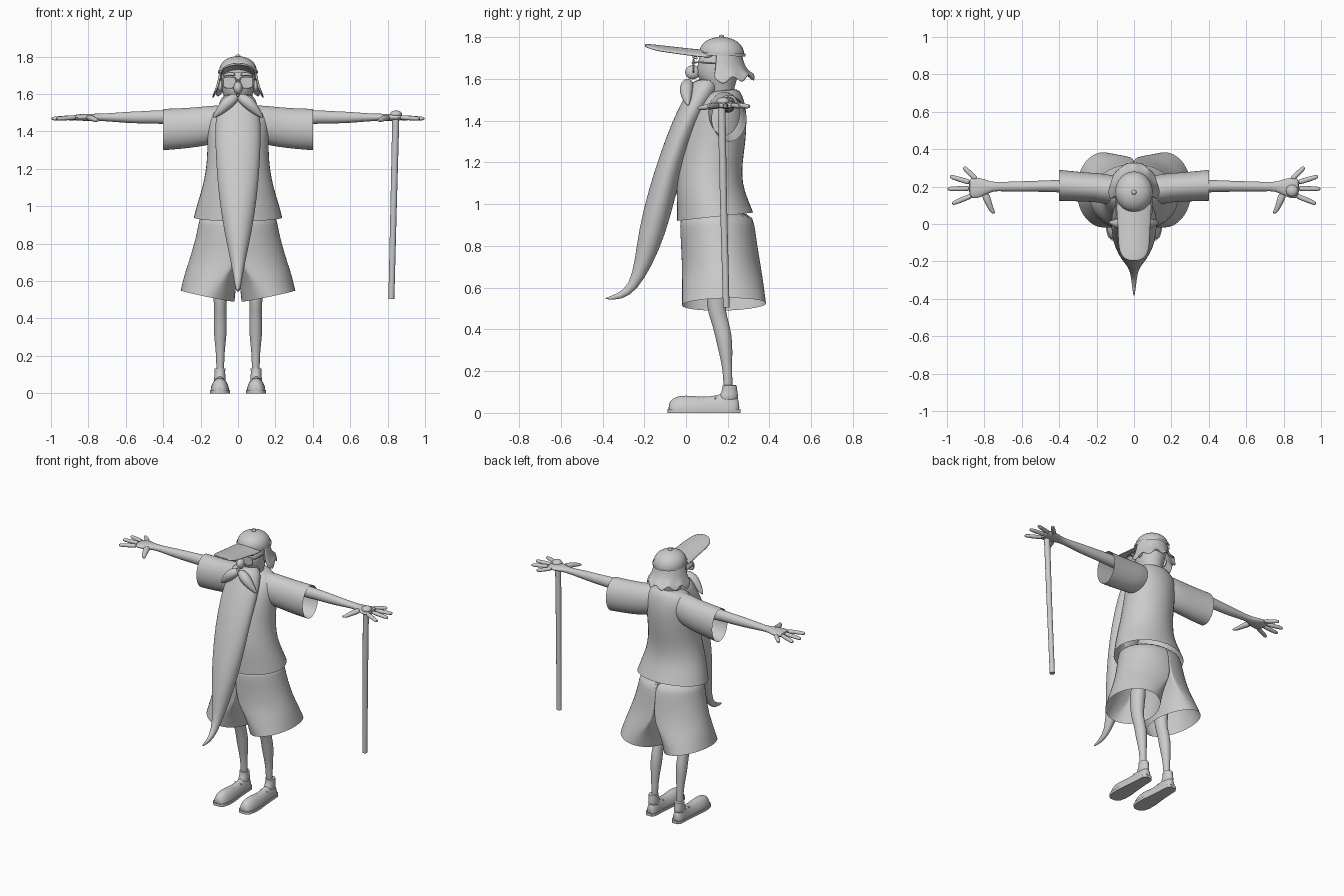
import bpy, bmesh, math
from mathutils import Vector as V

grey = bpy.data.materials.new("plain grey")
grey.diffuse_color = (0.6, 0.6, 0.6, 1)


def finish(name, bm, sub=1, thick=0.0, angle=50):
    bmesh.ops.recalc_face_normals(bm, faces=bm.faces[:])
    me = bpy.data.meshes.new(name)
    bm.to_mesh(me)
    bm.free()
    ob = bpy.data.objects.new(name, me)
    bpy.context.collection.objects.link(ob)
    me.materials.append(grey)
    if thick:
        m = ob.modifiers.new("thickness", 'SOLIDIFY')
        m.thickness = thick
    if sub:
        m = ob.modifiers.new("smooth", 'SUBSURF')
        m.levels = m.render_levels = sub
    bpy.ops.object.select_all(action='DESELECT')
    ob.select_set(True)
    bpy.context.view_layer.objects.active = ob
    bpy.ops.object.shade_smooth_by_angle(angle=math.radians(angle))
    return ob


def skin(name, rows, caps=(True, True), closed=True, **kw):
    """Join rows of points into a tube or a sheet."""
    bm = bmesh.new()
    vs = [[bm.verts.new(p) for p in row] for row in rows]
    n = len(vs[0])
    for a, b in zip(vs, vs[1:]):
        for i in range(n if closed else n - 1):
            j = (i + 1) % n
            bm.faces.new((a[i], a[j], b[j], b[i]))
    for cap, row in zip(caps, (vs[0], vs[-1])):
        if cap and closed:
            bm.faces.new(row)
    return finish(name, bm, **kw)


def ring(c, u, v, n=20):
    c, u, v = V(c), V(u), V(v)
    return [c + u * math.cos(2 * math.pi * i / n) + v * math.sin(2 * math.pi * i / n) for i in range(n)]


def side_loft(name, data, x=0, **kw):
    """Rings given by front point (y, z), back point (y, z) and half width."""
    rows = [ring((x, (fy + by) / 2, (fz + bz) / 2), (hx, 0, 0), (0, (by - fy) / 2, (bz - fz) / 2))
            for fy, fz, by, bz, hx in data]
    return skin(name, rows, **kw)


def tube(name, pts, radii, n=10, flat=1.0, **kw):
    """Round rod along a path; flat squashes its second axis."""
    pts = [V(p) for p in pts]
    rows = []
    for i, p in enumerate(pts):
        d = (pts[min(i + 1, len(pts) - 1)] - pts[max(i - 1, 0)]).normalized()
        ref = V((0, 0, 1)) if abs(d.z) < 0.9 else V((0, 1, 0))
        u = d.cross(ref).normalized()
        rows.append(ring(p, u * radii[i], d.cross(u) * radii[i] * flat, n))
    return skin(name, rows, **kw)


def ball(name, c, r, **kw):
    bm = bmesh.new()
    bmesh.ops.create_uvsphere(bm, u_segments=20, v_segments=12, radius=1)
    for v in bm.verts:
        v.co = V([c[k] + v.co[k] * r[k] for k in range(3)])
    return finish(name, bm, sub=0, **kw)


# shirt body, open at the hem
side_loft("shirt", [
    (-.045, .92, .325, .96, .24), (-.045, 1.0, .30, 1.02, .222), (-.05, 1.1, .27, 1.1, .192),
    (-.035, 1.2, .272, 1.2, .172), (-.015, 1.3, .288, 1.3, .165), (.015, 1.4, .293, 1.4, .168),
    (.05, 1.47, .288, 1.47, .17), (.085, 1.515, .27, 1.525, .145), (.10, 1.54, .25, 1.56, .09)],
    caps=(False, True))
# neck, face and skull
side_loft("head", [
    (.11, 1.48, .23, 1.5, .06), (.10, 1.56, .23, 1.55, .065), (.055, 1.6, .24, 1.58, .08),
    (.05, 1.65, .26, 1.65, .09), (.06, 1.7, .265, 1.7, .092), (.08, 1.75, .25, 1.75, .08)])
# long beard with curled tip
side_loft("beard", [
    (.035, 1.60, .17, 1.62, .085), (.01, 1.55, .15, 1.52, .108), (-.025, 1.48, .10, 1.45, .122),
    (-.07, 1.39, .06, 1.37, .124), (-.125, 1.24, -.01, 1.2, .118), (-.178, 1.077, -.05, 1.03, .104),
    (-.226, .885, -.10, .85, .076), (-.245, .73, -.16, .71, .042), (-.272, .61, -.235, .585, .02),
    (-.33, .57, -.31, .54, .012), (-.39, .55, -.387, .544, .003)])

# shorts legs: half of the waist outline blending into an open round hem
for s, side in ((1, "right"), (-1, "left")):
    rows = []
    for z, rx, f, b, k in ((.97, .205, -.03, .315, 0), (.9, .212, -.03, .33, 0), (.8, .235, -.025, .343, 0),
                           (.7, .265, -.02, .36, .08), (.62, .287, -.02, .372, .6), (.52, .308, -.02, .385, 1)):
        row = []
        for i in range(28):
            t = 2 * math.pi * i / 28
            c, d = math.cos(t), math.sin(t)
            gap = .018 * k
            x0 = max(0, c) * rx
            x1 = gap + (rx - gap) * (1 + c) / 2
            row.append((s * (x0 + (x1 - x0) * k), (f + b) / 2 + d * (b - f) / 2,
                        z + k * (.03 * c + .005 * d)))
        rows.append(row)
    skin(side + "_shorts_leg", rows, caps=(True, False))

    # sleeve, open at the cuff
    skin(side + "_sleeve", [ring((s * x, y, z), (0, ry, 0), (0, 0, rz)) for x, y, z, ry, rz in (
        (.07, .18, 1.45, .07, .09), (.14, .185, 1.435, .083, .105), (.2, .195, 1.425, .078, .107),
        (.3, .2, 1.415, .08, .11), (.4, .207, 1.41, .084, .112))], caps=(False, False))
    # arm
    skin(side + "_arm", [ring((s * x, y, z), (0, ry, 0), (0, 0, rz)) for x, y, z, ry, rz in (
        (.2, .2, 1.475, .04, .045), (.4, .203, 1.478, .034, .037), (.52, .202, 1.475, .029, .033),
        (.6, .2, 1.475, .029, .03), (.7, .2, 1.475, .025, .021), (.76, .2, 1.476, .024, .019),
        (.8, .195, 1.475, .045, .019), (.85, .193, 1.475, .06, .018), (.885, .193, 1.473, .052, .013))])
    # fingers and thumb
    for k, (bx, by, tx, ty) in enumerate(((.84, .235, .912, .305), (.87, .22, .985, .255),
                                          (.87, .19, .998, .188), (.86, .155, .973, .108),
                                          (.80, .17, .745, .054))):
        a, b = V((s * bx, by, 1.475)), V((s * tx, ty, 1.468))
        if k == 4:
            pts = [a, (s * .778, .115, 1.47), (s * .765, .08, 1.462), b - V((0, 0, .01))]
            tube(side + "_thumb", pts, (.026, .018, .015, .008), flat=.85)
        else:
            tube(side + "_finger", [a, a.lerp(b, .5), a.lerp(b, .9), b], (.016, .014, .013, .007), flat=.9)

    # bare leg
    side_loft(side + "_leg", [
        (.10, .75, .22, .75, .055), (.095, .55, .19, .55, .042), (.105, .48, .19, .48, .033),
        (.13, .41, .213, .41, .033), (.145, .34, .223, .34, .037), (.165, .26, .222, .26, .028),
        (.178, .19, .221, .19, .021), (.18, .08, .225, .08, .022)], x=s * .095)
    # shoe upper: slices along the foot with a flat underside
    rows = []
    for y, h, w in ((-.084, .04, .02), (-.07, .068, .038), (-.03, .085, .05), (.03, .083, .05),
                    (.09, .076, .043), (.15, .085, .037), (.19, .1, .036), (.235, .09, .034), (.256, .06, .02)):
        rows.append([(s * .097 + w * math.cos(t), y, .012 + (h - .012) * max(0, math.sin(t)))
                     for t in [2 * math.pi * i / 20 for i in range(20)]])
    skin(side + "_shoe", rows)
    side_loft(side + "_shoe_collar", [
        (.14, .05, .252, .05, .034), (.165, .09, .25, .09, .03), (.176, .12, .243, .12, .028),
        (.172, .134, .245, .134, .032), (.185, .132, .232, .132, .02)], x=s * .097)
    # sole
    edge = [(-.088, .022), (-.07, .042), (-.03, .053), (.03, .053), (.1, .045), (.18, .039), (.24, .036), (.262, .02)]
    outline = [(s * .097 + w, y) for y, w in edge] + [(s * .097 - w, y) for y, w in reversed(edge)]
    skin(side + "_sole", [[(x, y, z) for x, y in outline] for z in (0, .018)], sub=0)
    # laces
    for y, z in ((.06, .082), (.1, .079), (.14, .086)):
        tube(side + "_lace", [(s * .097 + dx, y, z - dz) for dx, dz in ((-.03, .022), (0, 0), (.03, .022))],
             (.006,) * 3, n=8)

    # moustache half
    tube(side + "_moustache", [(s * .0, .015, 1.59), (s * .035, .005, 1.57), (s * .07, .0, 1.54),
                               (s * .105, .005, 1.5), (s * .135, .01, 1.472)],
         (.018, .034, .034, .02, .004), n=14)
    # glasses: rim, lens and temple
    cx = s * .046
    loop = [(cx + .037 * math.copysign(abs(math.cos(t)) ** .6, math.cos(t)), .036,
             1.662 + .029 * math.copysign(abs(math.sin(t)) ** .6, math.sin(t)))
            for t in [2 * math.pi * (i + .5) / 24 for i in range(24)]]
    tube(side + "_glasses_rim", loop + loop[:2], (.0045,) * 26, n=6, sub=0)
    skin(side + "_lens", [loop, [(x, .038, z) for x, y, z in loop]], sub=0)
    tube(side + "_temple", [(s * .083, .036, 1.678), (s * .094, .06, 1.68), (s * .1, .19, 1.672)],
         (.0045,) * 3, n=6, sub=0)
    # eyebrow and ear
    tube(side + "_eyebrow", [(s * .012, .042, 1.7), (s * .045, .036, 1.712), (s * .085, .055, 1.695)],
         (.008, .012, .005))
    ball(side + "_ear", (s * .095, .17, 1.645), (.013, .024, .032))

# nose and glasses bridge
ball("nose", (0, .032, 1.632), (.024, .036, .034))
tube("glasses_bridge", [(-.012, .034, 1.672), (0, .03, 1.676), (.012, .034, 1.672)], (.004,) * 3, n=6, sub=0)

# hair: flared sheet around the back with a jagged lower edge
rows = []
for k, (z, rx, ry) in enumerate(((1.735, .097, .10), (1.69, .106, .108), (1.64, .115, .128), (1.6, .137, .165))):
    row = []
    for i in range(25):
        t = math.radians(-12 + 204 * i / 24)
        tooth = (i % 4 in (1, 2, 3)) + (i % 4 == 2)
        f = 1 + (.03 * tooth if k == 3 else 0)
        row.append((rx * f * math.cos(t), .165 + ry * f * math.sin(t),
                    z - (.022 * tooth - .012 if k == 3 else 0) + (.02 * math.sin(t) if k == 3 else 0)))
    rows.append(row)
skin("hair", rows, closed=False, thick=.012)

# cap dome, band and button
side_loft("cap_dome", [(.062, 1.718, .282, 1.71, .102), (.062, 1.74, .28, 1.735, .102),
                       (.075, 1.768, .266, 1.765, .09), (.105, 1.79, .236, 1.788, .064),
                       (.15, 1.803, .19, 1.802, .02)], caps=(False, True))
side_loft("cap_band", [(.057, 1.715, .286, 1.707, .106), (.057, 1.73, .286, 1.722, .106)],
          caps=(False, False), sub=0)
ball("cap_button", (0, .17, 1.804), (.013, .013, .008))
# cap brim: arched sheet, rounded at the front
rows = []
for y, w, z in ((.13, .097, 1.738), (.06, .097, 1.742), (0, .09, 1.748), (-.08, .088, 1.757),
                (-.14, .083, 1.764), (-.175, .066, 1.767), (-.192, .04, 1.767), (-.198, .012, 1.766)):
    rows.append([(w * q / 5, y, z - 3.2 * (w * q / 5) ** 2) for q in range(-5, 6)])
skin("cap_brim", rows, closed=False, thick=.012)

# walking cane with knob
tube("cane", [(.82, .193, .505), (.832, .18, 1.0), (.844, .17, 1.49)], (.016, .017, .019), n=14, sub=0)
ball("cane_knob", (.845, .178, 1.492), (.032, .032, .02))
